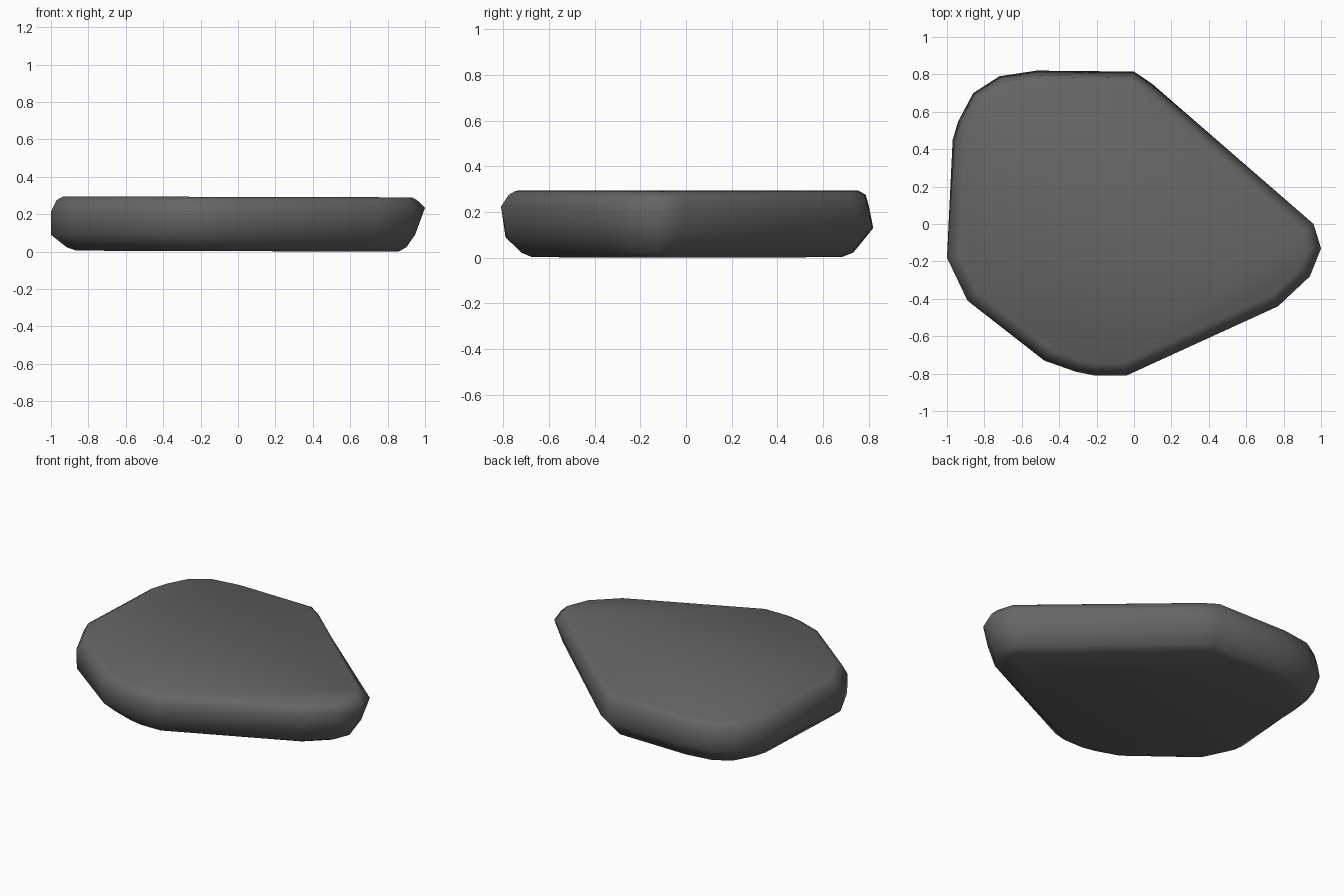
import bpy, bmesh
from mathutils import Vector

if "Cube" in bpy.data.objects:
    bpy.data.objects.remove(bpy.data.objects["Cube"])

# Widest outline of the slab seen from above, clockwise
OUTLINE = [Vector(p) for p in [
    (-1.0, -0.18), (-0.97, 0.45), (-0.94, 0.55), (-0.86, 0.70), (-0.72, 0.79),
    (-0.52, 0.82), (0.0, 0.815), (0.10, 0.75), (0.96, 0.0), (1.0, -0.13),
    (0.94, -0.28), (0.77, -0.44), (-0.04, -0.81), (-0.21, -0.81),
    (-0.31, -0.79), (-0.48, -0.73), (-0.89, -0.41)]]


def inset(i, d):
    """Move outline point i inwards so both adjoining edges shift by d."""
    p, n = OUTLINE[i], len(OUTLINE)
    e1 = (p - OUTLINE[i - 1]).normalized()
    e2 = (OUTLINE[(i + 1) % n] - p).normalized()
    n1, n2 = Vector((e1.y, -e1.x)), Vector((e2.y, -e2.x))
    return p + (n1 + n2) * d / (1 + n1.dot(n2))


def levels(p):
    """Edge profile (inset, height) around the slab, leaning with position."""
    back = max(0.0, p.y) / 0.82
    right = (1 + p.x) / 2
    return [
        (0.135, 0.005 - 0.005 * right),
        (0.085 + 0.01 * right, 0.022),
        (0.05 * right * (1 - back), 0.09 + 0.04 * back),
        (0.018 * back, 0.215 + 0.02 * right),
        (0.03 + 0.01 * right, 0.275),
        (0.065, 0.295 - 0.005 * right),
    ]


# Stone slab: stacked rings bridged with quads
bm = bmesh.new()
rings = []
for k in range(6):
    ring = []
    for i, p in enumerate(OUTLINE):
        d, z = levels(p)[k]
        q = inset(i, d)
        ring.append(bm.verts.new((q.x, q.y, z)))
    rings.append(ring)
n = len(OUTLINE)
for a, b in zip(rings, rings[1:]):
    for i in range(n):
        j = (i + 1) % n
        bm.faces.new((a[i], a[j], b[j], b[i]))
bm.faces.new(rings[0])
bm.faces.new(rings[-1])
bmesh.ops.recalc_face_normals(bm, faces=bm.faces)
for f in bm.faces:
    f.smooth = True

mesh = bpy.data.meshes.new("stone_slab")
bm.to_mesh(mesh)
bm.free()
slab = bpy.data.objects.new("stone_slab", mesh)
bpy.context.collection.objects.link(slab)

# Dark grey stone
mat = bpy.data.materials.new("dark_stone")
mat.diffuse_color = (0.13, 0.13, 0.13, 1)
mat.use_nodes = True
mat.node_tree.nodes["Principled BSDF"].inputs["Base Color"].default_value = mat.diffuse_color
mesh.materials.append(mat)
